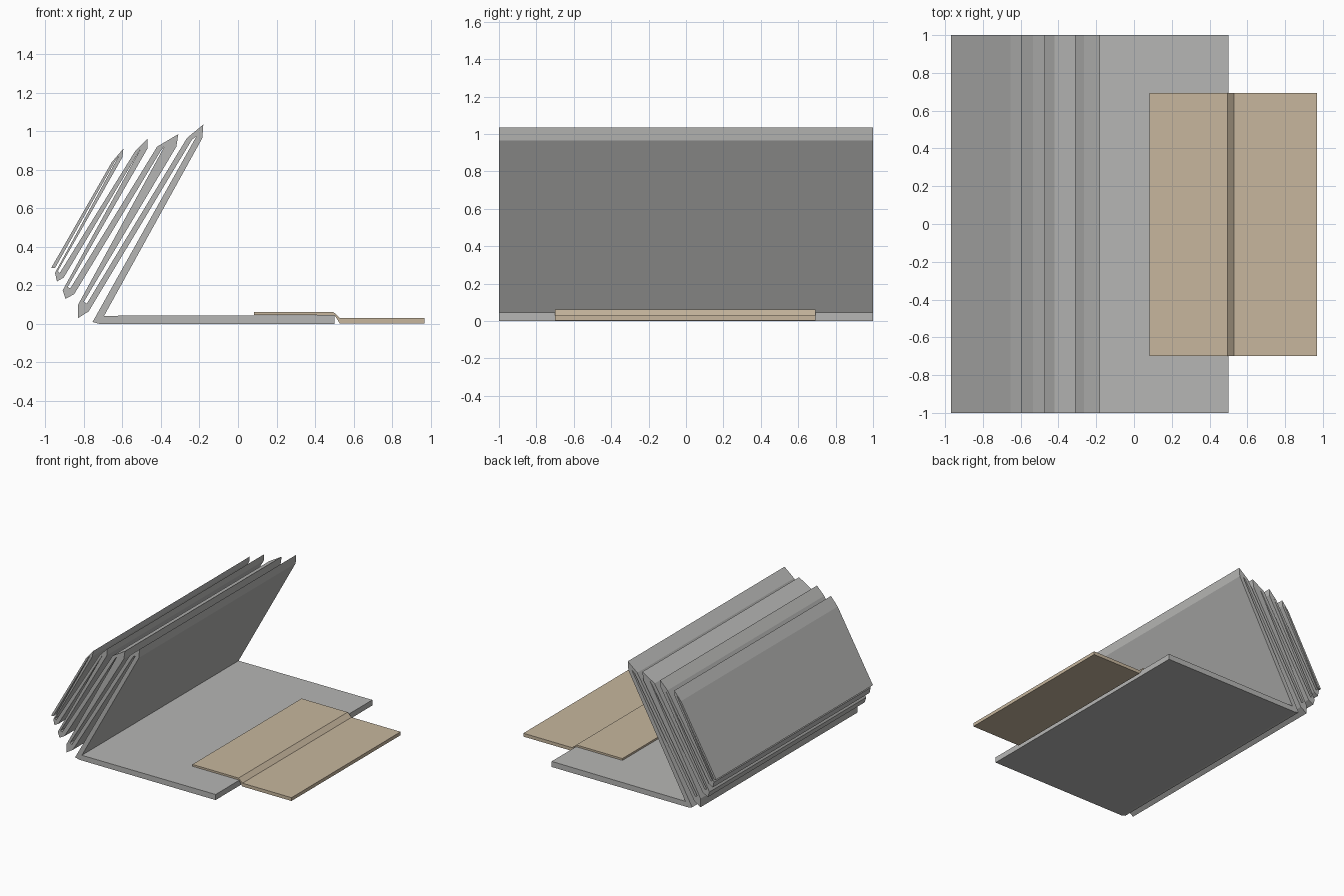
import bpy, bmesh


def material(name, rgb):
    m = bpy.data.materials.new(name)
    m.diffuse_color = (*rgb, 1)
    return m


def extrude_profile(name, profile, y0, y1, mat):
    """Sweep a closed x-z outline along y."""
    bm = bmesh.new()
    face = bm.faces.new([bm.verts.new((x, y0, z)) for x, z in profile])
    ext = bmesh.ops.extrude_face_region(bm, geom=[face])
    verts = [g for g in ext["geom"] if isinstance(g, bmesh.types.BMVert)]
    bmesh.ops.translate(bm, verts=verts, vec=(0, y1 - y0, 0))
    caps = [f for f in bm.faces if len(f.verts) > 4]
    bmesh.ops.triangulate(bm, faces=caps)
    bmesh.ops.recalc_face_normals(bm, faces=bm.faces)
    me = bpy.data.meshes.new(name)
    bm.to_mesh(me)
    bm.free()
    me.materials.append(mat)
    ob = bpy.data.objects.new(name, me)
    bpy.context.collection.objects.link(ob)
    return ob


grey = material("grey paper", (0.47, 0.47, 0.46))
beige = material("beige card", (0.57, 0.47, 0.34))

# Folded sheet, underside: base, then inner peak pairs and pointed bottom folds
under = [(0.5, 0.0), (-0.72, 0.0), (-0.755, 0.01),
         (-0.215, 0.975), (-0.24, 0.955),
         (-0.775, 0.065), (-0.83, 0.03), (-0.83, 0.10),
         (-0.38, 0.925), (-0.40, 0.90),
         (-0.85, 0.155), (-0.895, 0.13), (-0.91, 0.175),
         (-0.505, 0.91), (-0.52, 0.885),
         (-0.905, 0.24), (-0.94, 0.22), (-0.95, 0.265),
         (-0.62, 0.87), (-0.635, 0.85), (-0.95, 0.29)]
# Folded sheet, upper side: pointed top folds and inner bottom pairs
upper = [(0.5, 0.045), (-0.695, 0.042),
         (-0.185, 0.965), (-0.18, 1.035), (-0.265, 0.965),
         (-0.785, 0.105), (-0.80, 0.115),
         (-0.32, 0.92), (-0.31, 0.985), (-0.42, 0.92),
         (-0.87, 0.185), (-0.885, 0.19),
         (-0.47, 0.91), (-0.47, 0.96), (-0.535, 0.895),
         (-0.925, 0.265), (-0.935, 0.275),
         (-0.60, 0.865), (-0.595, 0.91), (-0.655, 0.84), (-0.97, 0.29)]
extrude_profile("folded_sheet", under + upper[::-1], -1.0, 1.0, grey)

# Stepped card lying over the edge of the base
card = [(0.083, 0.047), (0.50, 0.047), (0.528, 0.003), (0.968, 0.003),
        (0.968, 0.03), (0.53, 0.03), (0.495, 0.062), (0.083, 0.062)]
extrude_profile("stepped_card", card, -0.7, 0.693, beige)
